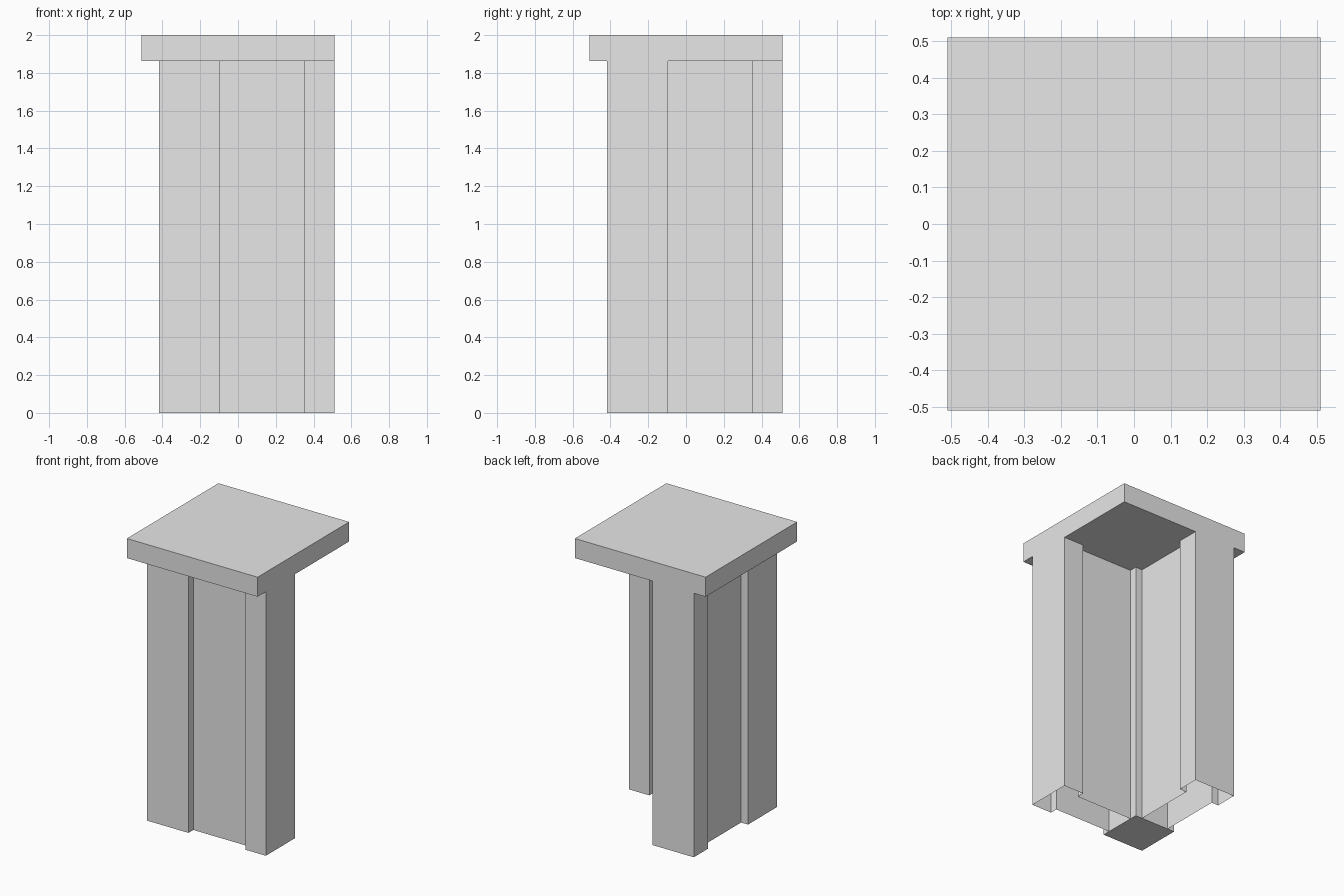
import bpy
import bmesh

cube = bpy.data.objects.get("Cube")
if cube:
    bpy.data.objects.remove(cube, do_unlink=True)

# One plain stone colour
stone = bpy.data.materials.new("grey_stone")
stone.use_nodes = True
stone.diffuse_color = (0.8, 0.8, 0.8, 1)
stone.node_tree.nodes["Principled BSDF"].inputs["Base Color"].default_value = (0.8, 0.8, 0.8, 1)

CAP_BASE, TOP = 1.862, 2.0
EDGE = 0.51                     # half width of the cap
OUT, IN = -0.418, -0.094        # outer and inner faces of the posts
INSET = 0.054                   # how far the walls sit back from the posts
END = 0.352                     # where the end posts begin


def finish(name, bm):
    mesh = bpy.data.meshes.new(name)
    bm.to_mesh(mesh)
    bm.free()
    mesh.materials.append(stone)
    obj = bpy.data.objects.new(name, mesh)
    bpy.context.collection.objects.link(obj)
    return obj


def box(name, lo, hi):
    bm = bmesh.new()
    bmesh.ops.create_cube(bm, size=1)
    for v in bm.verts:
        v.co = [a if c < 0 else b for c, a, b in zip(v.co, lo, hi)]
    return finish(name, bm)


def ribbon(name, path):
    """Upright shell along an open plan path, open at the bottom."""
    bm = bmesh.new()
    low = [bm.verts.new((x, y, 0)) for x, y in path]
    edges = [bm.edges.new(pair) for pair in zip(low, low[1:])]
    geom = bmesh.ops.extrude_edge_only(bm, edges=edges)["geom"]
    raised = [g for g in geom if isinstance(g, bmesh.types.BMVert)]
    bmesh.ops.translate(bm, verts=raised, vec=(0, 0, CAP_BASE))
    # Turn the faces outward: the path runs around its inside
    bm.normal_update()
    area = sum(a[0] * b[1] - b[0] * a[1] for a, b in zip(path, path[1:] + path[:1]))
    for f in bm.faces:
        a, b = [v.co for v in f.verts if v.co.z < 0.01]
        ia, ib = path_index(path, a), path_index(path, b)
        d = (b - a) if ib > ia else (a - b)
        outward = (d.y * f.normal.x - d.x * f.normal.y) * area
        if outward < 0:
            f.normal_flip()
    return finish(name, bm)


def path_index(path, co):
    return min(range(len(path)), key=lambda i: (path[i][0] - co.x) ** 2 + (path[i][1] - co.y) ** 2)


# Cap slab and solid corner post
box("cap_slab", (-EDGE, -EDGE, CAP_BASE), (EDGE, EDGE, TOP))
box("corner_post", (OUT, OUT, 0), (IN, IN, CAP_BASE))

# Two hollow wings, each a recessed wall running into an end post
wall_out, wall_in = OUT + INSET, IN - INSET
plan = [(IN, wall_out), (END, wall_out), (END, OUT), (EDGE, OUT),
        (EDGE, IN), (END, IN), (END, wall_in), (IN, wall_in)]
ribbon("front_wall_and_post", plan)
ribbon("side_wall_and_post", [(y, x) for x, y in plan])
